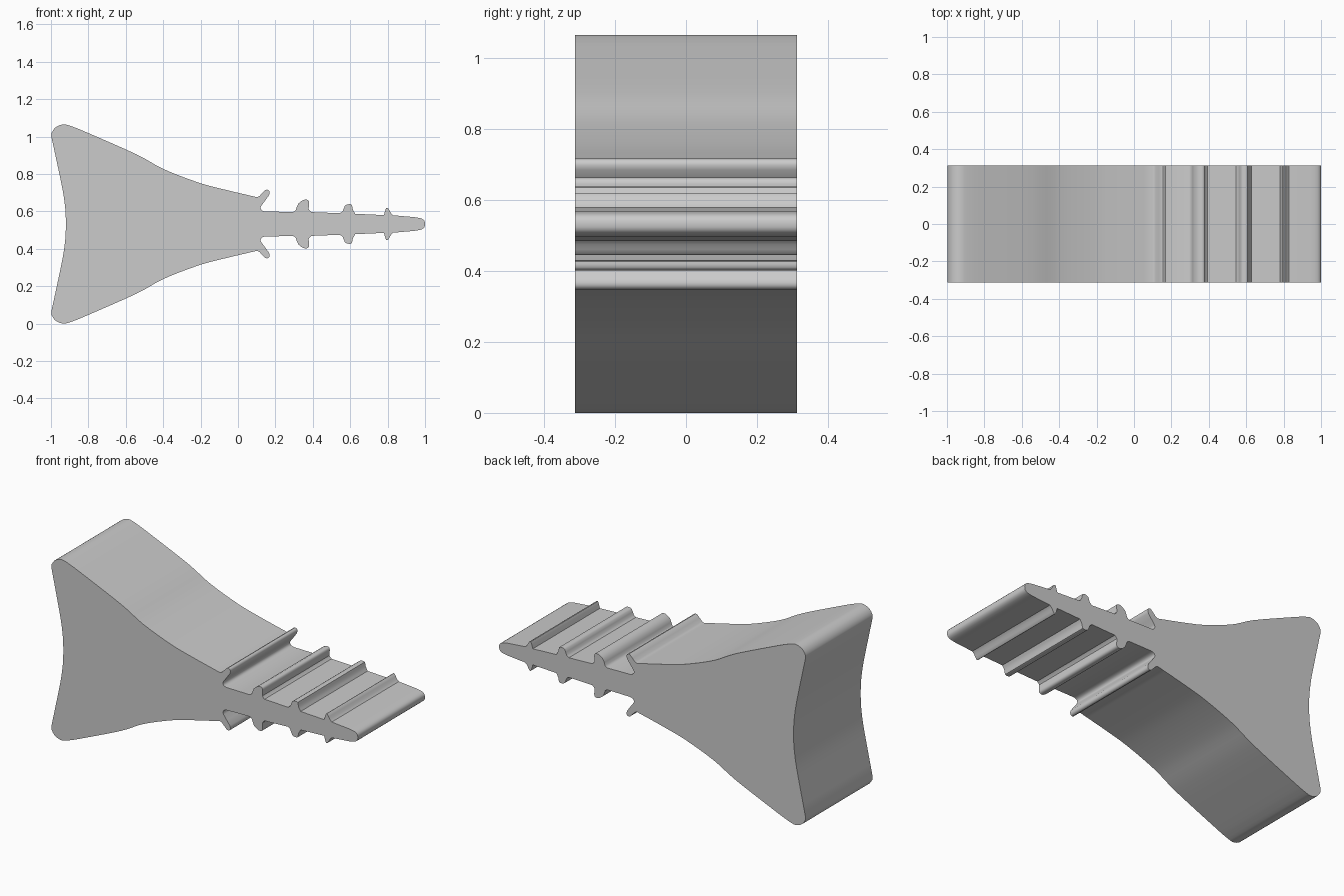
import bpy, bmesh
from mathutils import Vector

if "Cube" in bpy.data.objects:
    bpy.data.objects.remove(bpy.data.objects["Cube"])

MID, HALF_DEPTH = 0.5325, 0.3125


def smooth(pts, steps=4):
    """Catmull-Rom curve through the points."""
    p = [Vector(q) for q in pts]
    p = [2 * p[0] - p[1]] + p + [2 * p[-1] - p[-2]]
    out = []
    for a, b, c, d in zip(p, p[1:], p[2:], p[3:]):
        for i in range(steps):
            t = i / steps
            out.append(0.5 * (2 * b + (c - a) * t + (2 * a - 5 * b + 4 * c - d) * t ** 2
                              + (3 * b - a - 3 * c + d) * t ** 3))
    return out + [p[-2]]


# Upper half of the outline, as (x, z), from the concave back to the tip
back = [(-0.92, 0.5325), (-0.923, 0.61), (-0.935, 0.70), (-0.955, 0.80), (-0.998, 1.0)]
corner = [(-0.998, 1.0), (-0.996, 1.02), (-0.98, 1.045), (-0.955, 1.06), (-0.925, 1.065), (-0.89, 1.055)]
flare = [(-0.89, 1.055), (-0.82, 1.027), (-0.545, 0.906), (-0.40, 0.827),
         (-0.22, 0.757), (-0.09, 0.721), (0.10, 0.676)]
lip = [(0.10, 0.676), (0.115, 0.682), (0.145, 0.713), (0.16, 0.715), (0.168, 0.706),
       (0.165, 0.685), (0.126, 0.632), (0.121, 0.617), (0.128, 0.605), (0.145, 0.599)]
rib_large = [(0.295, 0.597), (0.309, 0.607), (0.322, 0.641), (0.353, 0.662),
             (0.374, 0.660), (0.380, 0.645), (0.378, 0.612), (0.392, 0.596)]
rib_medium = [(0.545, 0.590), (0.560, 0.602), (0.572, 0.631), (0.590, 0.638),
              (0.608, 0.635), (0.614, 0.610), (0.627, 0.587)]
rib_small = [(0.780, 0.580), (0.787, 0.603), (0.793, 0.618), (0.803, 0.616),
             (0.818, 0.591), (0.830, 0.579)]
tip = [(0.945, 0.569), (0.980, 0.562), (0.997, 0.549), (1.0, 0.5325)]

half = []
for section, steps in ((back, 3), (corner, 2), (flare, 4), (lip, 2), (rib_large, 2),
                       (rib_medium, 2), (rib_small, 2), (tip, 2)):
    for q in smooth(section, steps):
        if not half or (q - half[-1]).length > 1e-4:
            half.append(q)

# Mirror to the lower half and close the loop
outline = half + [Vector((q.x, 2 * MID - q.y)) for q in reversed(half[1:-1])]

# Extrude the outline across the depth
bm = bmesh.new()
face = bm.faces.new([bm.verts.new((q.x, -HALF_DEPTH, q.y)) for q in outline])
ext = bmesh.ops.extrude_face_region(bm, geom=[face])
bmesh.ops.translate(bm, vec=(0, 2 * HALF_DEPTH, 0),
                    verts=[g for g in ext["geom"] if isinstance(g, bmesh.types.BMVert)])
if not any(f for f in bm.faces if all(v.co.y < 0 for v in f.verts)):
    bm.faces.new([v for v in bm.verts if v.co.y < 0])
bmesh.ops.recalc_face_normals(bm, faces=bm.faces)
mesh = bpy.data.meshes.new("ribbed_seal_profile")
bm.to_mesh(mesh)
bm.free()
seal = bpy.data.objects.new("ribbed_seal_profile", mesh)
bpy.context.collection.objects.link(seal)

# Smooth curved walls, crisp end caps
bpy.context.view_layer.objects.active = seal
seal.select_set(True)
bpy.ops.object.shade_smooth_by_angle(angle=0.6)
